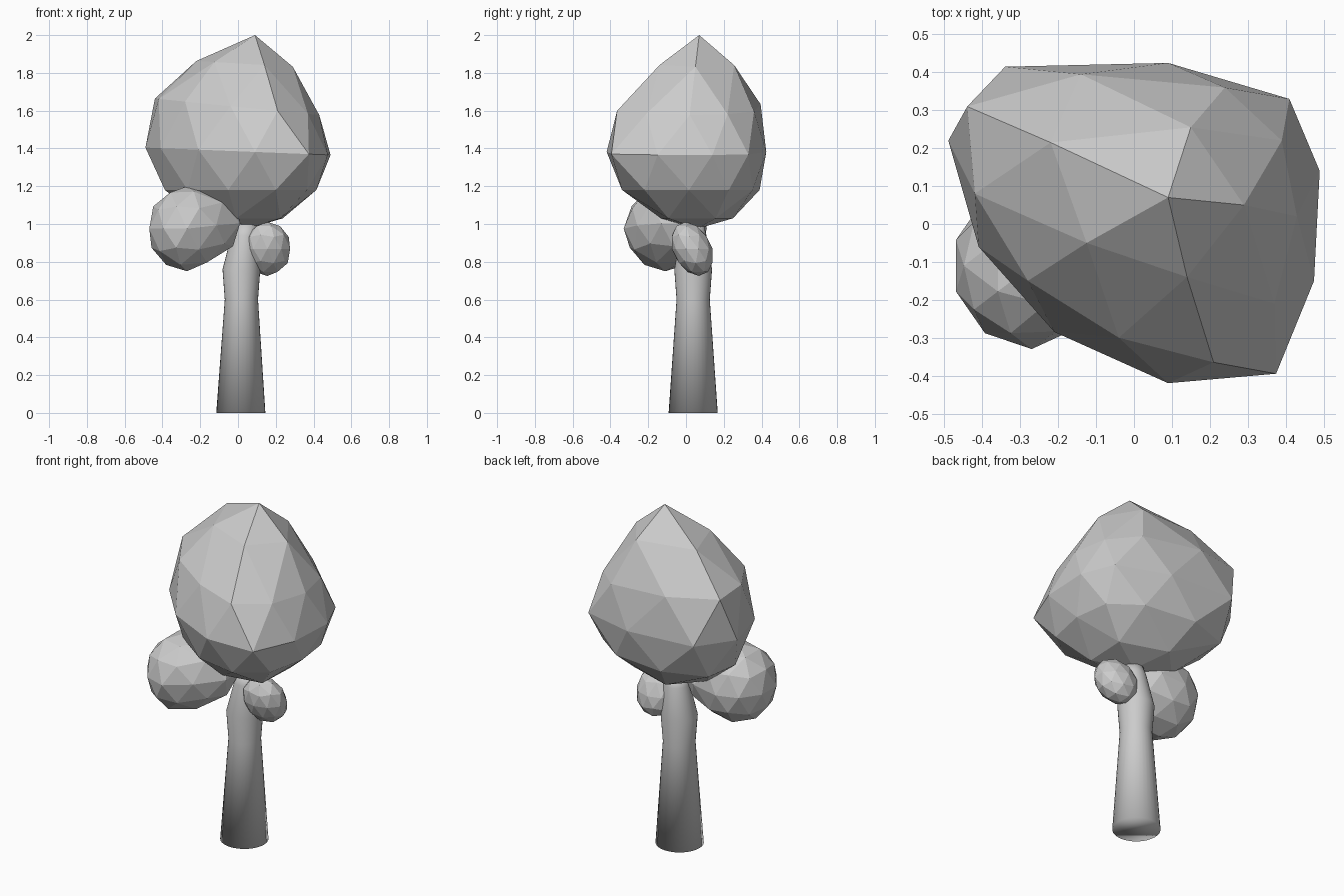
import bpy, bmesh, math

cube = bpy.data.objects.get("Cube")
if cube:
    bpy.data.objects.remove(cube, do_unlink=True)

grey = bpy.data.materials.new("plain_grey")
grey.use_nodes = True
colour = (0.6, 0.6, 0.6, 1)
grey.diffuse_color = colour
grey.node_tree.nodes["Principled BSDF"].inputs["Base Color"].default_value = colour


def finish(bm, name, smooth=False):
    bmesh.ops.recalc_face_normals(bm, faces=bm.faces)
    for face in bm.faces:
        face.smooth = smooth
    mesh = bpy.data.meshes.new(name)
    bm.to_mesh(mesh)
    bm.free()
    mesh.materials.append(grey)
    obj = bpy.data.objects.new(name, mesh)
    bpy.context.collection.objects.link(obj)
    return obj


def faceted_ball():
    bm = bmesh.new()
    bmesh.ops.create_icosphere(bm, subdivisions=2, radius=1)
    return bm


def azimuth(vert):
    return (math.atan2(vert.co.y, vert.co.x) + 0.05) % math.tau


# Crown: a faceted ball whose latitude rings are reshaped, counter-clockwise from +x
cap = [(.29, .05), (.15, .255), (-.22, .215), (-.125, -.05), (.14, -.14)]
shoulder = [(.43, .02), (.39, .22), (.24, .36), (-.14, .395), (-.44, .31),
            (-.42, .08), (-.28, -.15), (-.04, -.3), (.21, -.365), (.37, -.21)]
waist = [(.49, .14), (.41, .33), (.09, .425), (-.34, .415), (-.49, .22),
         (-.41, -.06), (-.21, -.285), (.09, -.42), (.375, -.395), (.475, -.15)]
skirt = []
for i, (x, y) in enumerate(waist):
    px, py = waist[i - 1]
    skirt.append(((x + px) * .43, (y + py) * .44 + .02))
base = [(x * .56 + .02, y * .56 + .03) for x, y in skirt[1::2]]


def ring_of(z):
    if abs(z) < .2:
        return 0
    level = 1 if abs(z) < .7 else 2 if abs(z) < .95 else 3
    return math.copysign(level, z)


targets = {
    3: ([(.09, .07)], 2.0, 0),
    2: (cap, 1.85, -.06),
    1: (shoulder, 1.62, -.1),
    0: (waist, 1.385, -.04),
    -1: (skirt, 1.18, 0),
    -2: (base, 1.03, 0),
    -3: ([(.05, .06)], .975, 0),
}
bm = faceted_ball()
rings = {}
for vert in bm.verts:
    rings.setdefault(ring_of(vert.co.z), []).append(vert)
for level, (outline, height, slope) in targets.items():
    for vert, (x, y) in zip(sorted(rings[level], key=azimuth), outline):
        vert.co = (x, y, height + slope * x if level < 3 else height)
finish(bm, "crown")

# Large side clump, drawn out toward the trunk
bm = faceted_ball()
for vert in bm.verts:
    x, y, z = vert.co
    reach = max(x, 0)
    vert.co = (-.27 + x * (.21 + .09 * reach),
               -.11 + y * .22 + reach * .05,
               .975 + z * .225 + reach * .03)
finish(bm, "large_side_clump")

# Small side clump, leaning slightly forward
bm = faceted_ball()
for vert in bm.verts:
    x, y, z = vert.co
    vert.co = (.155 + x * .127, .033 + y * .108 - z * .035, .868 + z * .143)
finish(bm, "small_side_clump")

# Trunk: stacked circles (centre x, height, radius), skinned and capped
profile = [(.015, 0, .13), (.018, .6, .088), (.018, .76, .1), (.035, .94, .07), (.04, 1.0, .055)]
sides = 32
bm = bmesh.new()
loops = []
for cx, z, r in profile:
    angles = [math.tau * i / sides for i in range(sides)]
    loops.append([bm.verts.new((cx + r * math.cos(a), .038 + r * math.sin(a), z)) for a in angles])
for low, high in zip(loops, loops[1:]):
    for i in range(sides):
        bm.faces.new((low[i - 1], low[i], high[i], high[i - 1]))
bm.faces.new(loops[0])
bm.faces.new(loops[-1])
finish(bm, "trunk", smooth=True)
